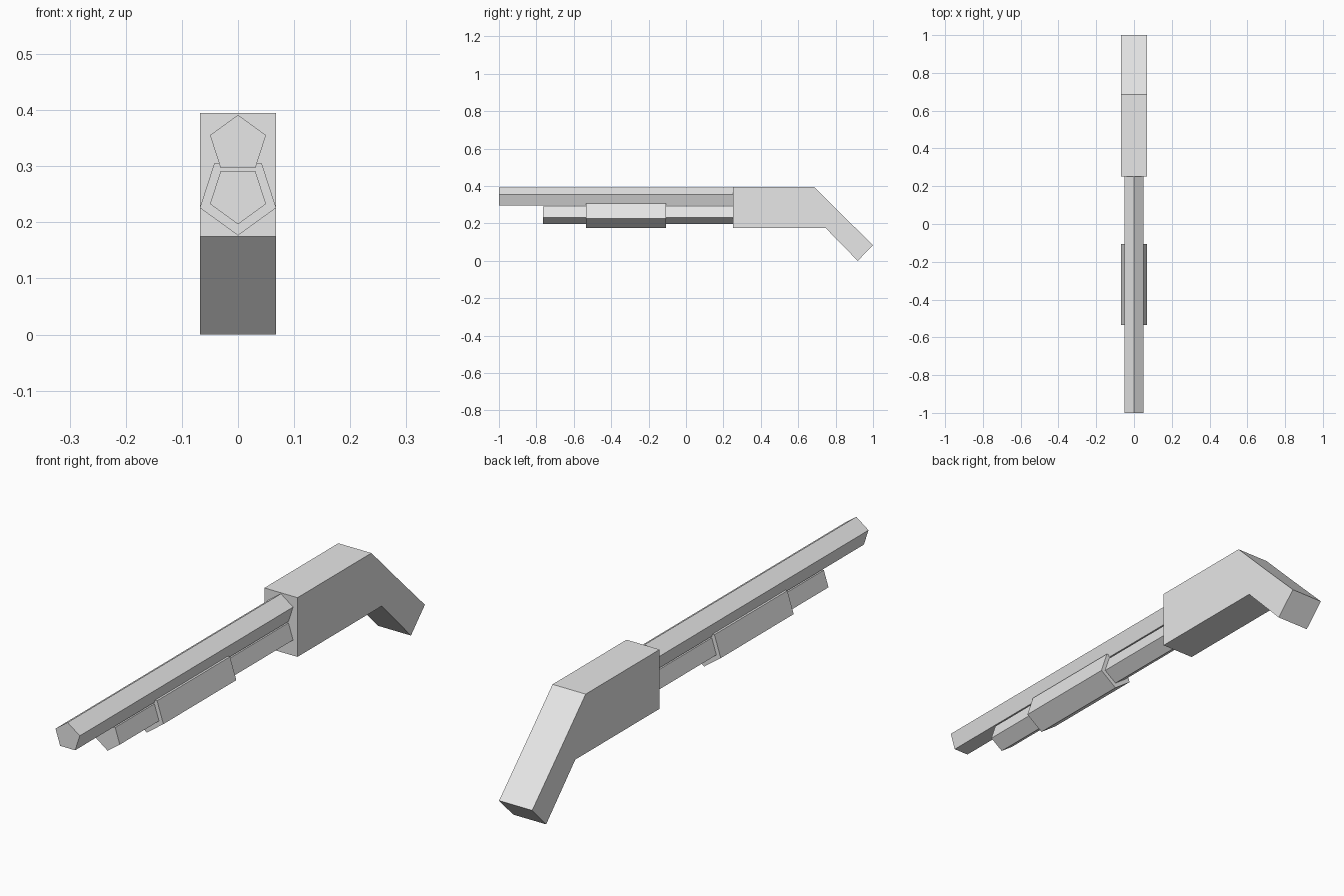
import bpy
import math

cube = bpy.data.objects.get("Cube")
if cube:
    bpy.data.objects.remove(cube, do_unlink=True)

# Single light grey material
grey = bpy.data.materials.new("light_grey")
grey.use_nodes = True
colour = (0.8, 0.8, 0.8, 1)
grey.diffuse_color = colour
grey.node_tree.nodes["Principled BSDF"].inputs["Base Color"].default_value = colour


def prism(name, section, place, start, end):
    """Sweep a 2D section from start to end; place(u, v, d) gives the 3D point."""
    n = len(section)
    verts = [place(u, v, d) for d in (start, end) for u, v in section]
    faces = [tuple(range(n)), tuple(range(2 * n - 1, n - 1, -1))]
    faces += [(i, i + n, (i + 1) % n + n, (i + 1) % n) for i in range(n)]
    mesh = bpy.data.meshes.new(name)
    mesh.from_pydata(verts, [], faces)
    mesh.materials.append(grey)
    obj = bpy.data.objects.new(name, mesh)
    bpy.context.collection.objects.link(obj)
    return obj


def pentagon_bar(name, radius, height, point, front, back):
    """Five-sided bar along y, with one corner up (point=1) or down (point=-1)."""
    angles = [point * (math.pi / 2 + i * math.tau / 5) for i in range(5)]
    section = [(radius * math.cos(a), height + radius * math.sin(a)) for a in angles]
    if point > 0:
        section.reverse()
    section.reverse() if point < 0 else None
    return prism(name, section, lambda u, v, d: (u, d, v), front, back)


def side_slab(name, profile):
    """Side profile in y and z, extruded across the full width."""
    return prism(name, profile, lambda u, v, d: (d, u, v), -0.068, 0.068)


# Barrel, tube beneath it and the sliding grip around the tube
bars = [
    pentagon_bar("barrel", 0.0525, 0.339, 1, -1.0, 0.26),
    pentagon_bar("lower_tube", 0.0525, 0.249, -1, -0.765, 0.26),
    pentagon_bar("sliding_grip", 0.0715, 0.248, -1, -0.535, -0.107),
]

# Receiver block with its angled rear, and the stock slanting down behind it
inner, outer = (0.747, 0.175), (0.828, 0.253)
blocks = [
    side_slab("receiver", [(0.252, 0.175), (0.252, 0.395), (0.686, 0.395), outer, inner]),
    side_slab("stock", [inner, outer, (1.0, 0.083), (0.918, 0.0)]),
]

# Consistent outward normals
import bmesh
for obj in bars + blocks:
    bm = bmesh.new()
    bm.from_mesh(obj.data)
    bmesh.ops.recalc_face_normals(bm, faces=bm.faces)
    bm.to_mesh(obj.data)
    bm.free()
